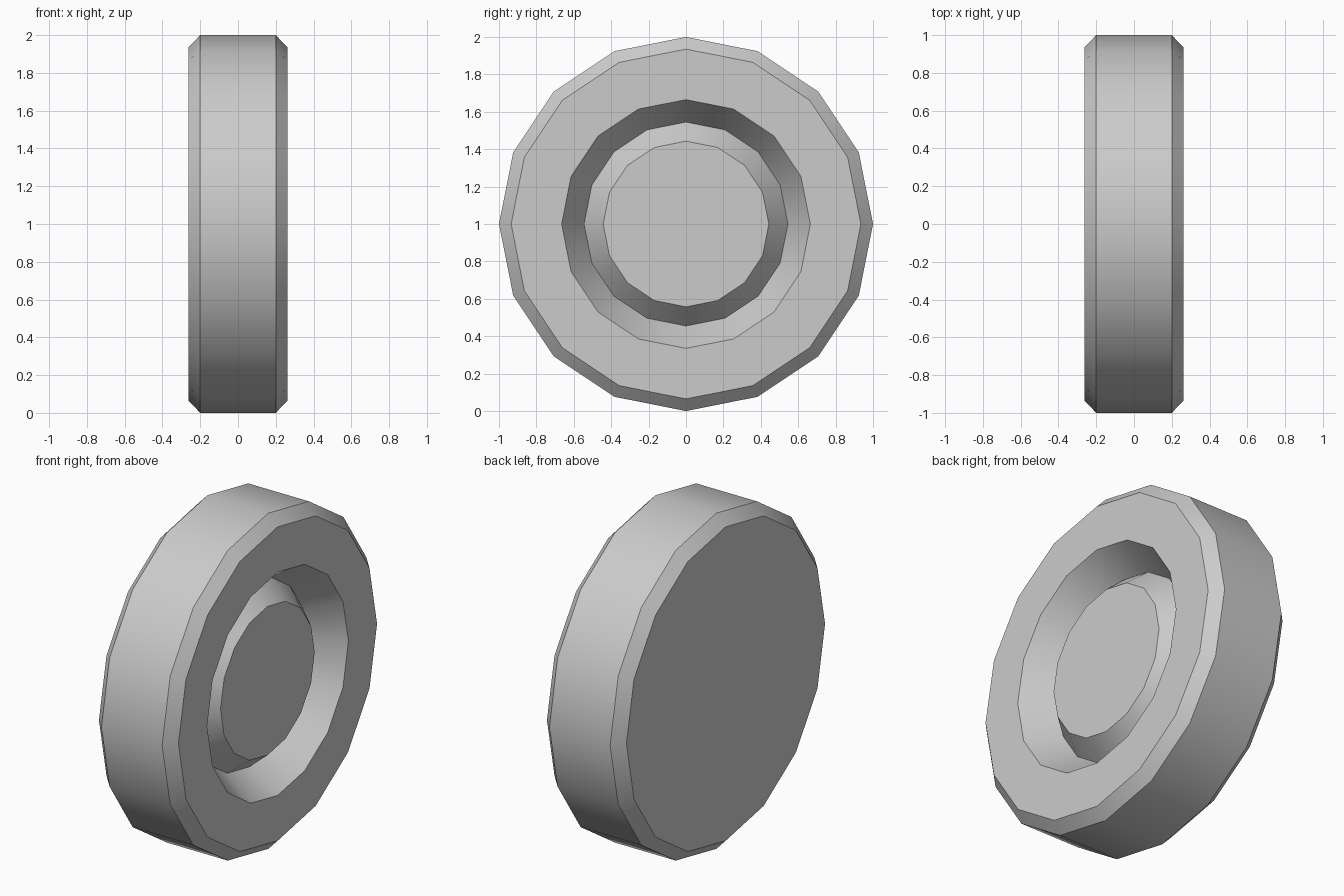
import bpy, bmesh, math

if "Cube" in bpy.data.objects:
    bpy.data.objects.remove(bpy.data.objects["Cube"])

SIDES = 16
# (x, radius) from the flat back, over the rim, into the groove and up to the hub
PROFILE = [(-0.262, 0.935), (-0.2, 1.0), (0.2, 1.0), (0.262, 0.935),
           (0.262, 0.665), (0.075, 0.545), (0.195, 0.443)]

bm = bmesh.new()


def ring(x, r):
    angles = [2 * math.pi * i / SIDES for i in range(SIDES)]
    return [bm.verts.new((x, r * math.cos(a), 1 + r * math.sin(a))) for a in angles]


# Lathe the profile around the x axis
rings = [ring(x, r) for x, r in PROFILE]
for a, b in zip(rings, rings[1:]):
    for i in range(SIDES):
        j = (i + 1) % SIDES
        bm.faces.new((a[i], a[j], b[j], b[i]))

# Flat back and hub cap
bm.faces.new(rings[0])
bm.faces.new(rings[-1])
bmesh.ops.recalc_face_normals(bm, faces=bm.faces)

mesh = bpy.data.meshes.new("wheel")
bm.to_mesh(mesh)
bm.free()
wheel = bpy.data.objects.new("wheel", mesh)
bpy.context.collection.objects.link(wheel)

# Smooth around the rim, sharp at the bevels
bpy.context.view_layer.objects.active = wheel
wheel.select_set(True)
bpy.ops.object.shade_smooth_by_angle(angle=math.radians(30))
